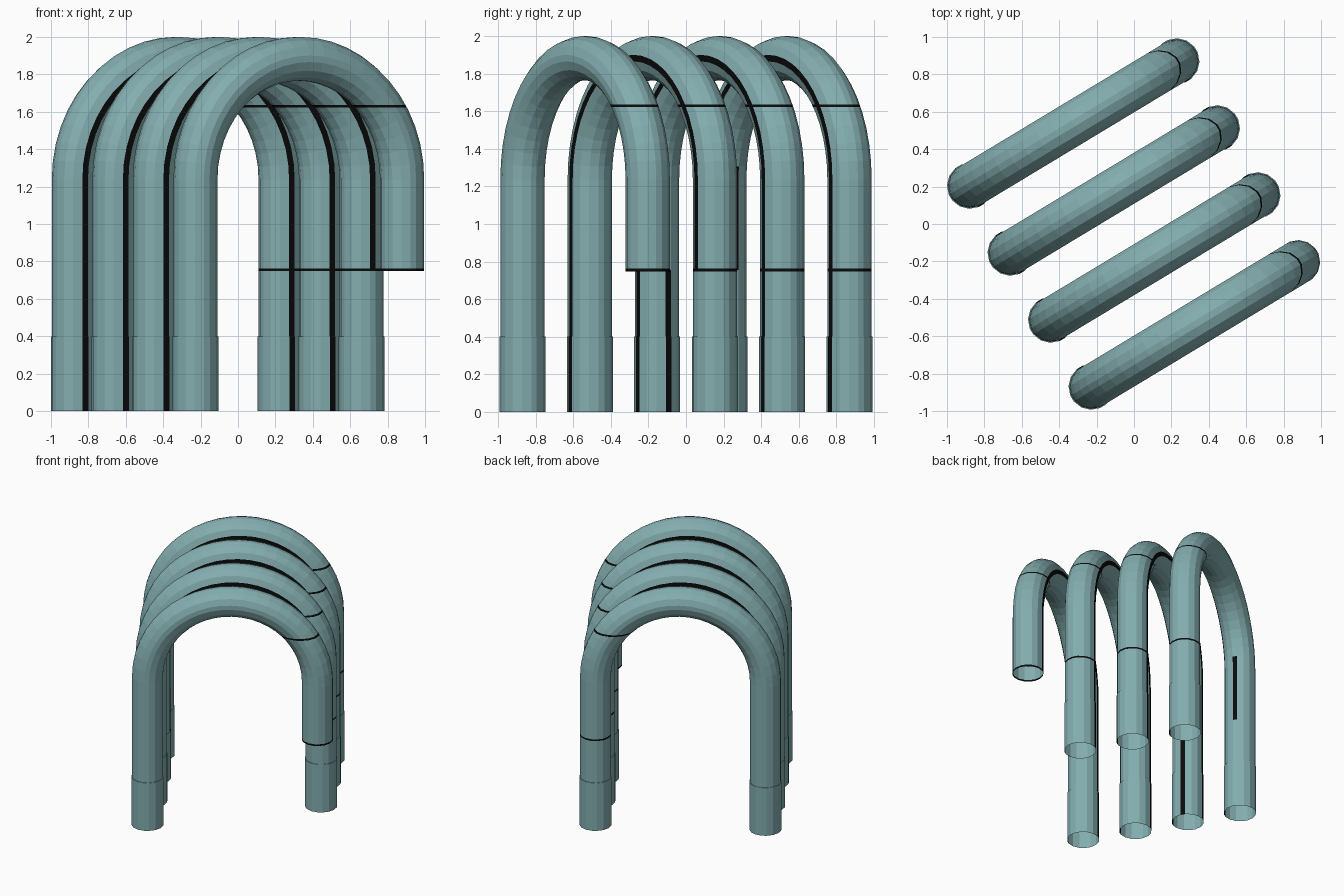
import bpy, bmesh, math
from mathutils import Vector

if "Cube" in bpy.data.objects:
    bpy.data.objects.remove(bpy.data.objects["Cube"])

HALF = 0.645            # half distance between the two legs
SPRING = 1.238          # height where the bend starts
R_TUBE, R_SLEEVE = 0.118, 0.1225
TURN = math.radians(31.1)
STEPS = 24


def material(name, rgb):
    m = bpy.data.materials.new(name)
    m.diffuse_color = (*rgb, 1)
    m.use_nodes = True
    m.node_tree.nodes["Principled BSDF"].inputs["Base Color"].default_value = m.diffuse_color
    return m


teal = material("teal steel", (0.23, 0.42, 0.43))
black = material("black seam", (0.003, 0.003, 0.003))

# 16-sided section with narrow facets facing back, inward, front and outward
SECTION = [math.radians(q * 90 + a) for q in range(4) for a in (8.5, 32.8, 57.2, 81.5)]


def path(short_right):
    """Stations along the hoop: x, z, outward angle, radius."""
    pts = [(-HALF, z, math.pi, r) for z, r in
           ((0, R_SLEEVE), (0.4, R_SLEEVE), (0.4, R_TUBE), (0.755, R_TUBE))]
    for k in range(STEPS + 1):
        a = math.pi * (1 - k / STEPS)
        pts.append((HALF * math.cos(a), SPRING + HALF * math.sin(a), a, R_TUBE))
    right = [(0.762, R_TUBE), (0.748, R_TUBE)]
    if not short_right:
        right += [(0.4, R_TUBE), (0.4, R_SLEEVE), (0, R_SLEEVE)]
    return pts + [(HALF, z, 0, r) for z, r in right]


def is_seam(i, side, x, z):
    """Dark strips on the sides that face a neighbouring hoop, plus inner strips."""
    if x > 0 and 0.748 < z < 0.762:
        return True
    if side == 3:                                   # back side
        return i < 3
    if side == 11:                                  # front side
        return i > 0 and not (i == 1 and x > 0 and z < 0.75)
    if side == 7 and x < -0.4:                      # inner side of left leg
        return (i == 2 and z < 0.75) or (i == 3 and 0.755 < z < 1.3)
    return False


def hoop(i):
    bm = bmesh.new()
    rings = []
    for x, z, a, r in path(i == 0):
        out = Vector((math.cos(a), 0, math.sin(a)))
        rings.append([bm.verts.new(Vector((x, 0, z)) + r * (math.cos(s) * out + Vector((0, math.sin(s), 0))))
                      for s in SECTION])
    n = len(SECTION)
    for p, q in zip(rings, rings[1:]):
        for j in range(n):
            f = bm.faces.new((p[j], p[(j + 1) % n], q[(j + 1) % n], q[j]))
            c = f.calc_center_median()
            f.material_index = int(is_seam(i, j, c.x, c.z))
    # thin joint ring cut level across the right-hand bend
    lo, hi = 1.623, 1.637
    for h in (lo, hi):
        bmesh.ops.bisect_plane(bm, geom=bm.verts[:] + bm.edges[:] + bm.faces[:],
                               plane_co=(0, 0, h), plane_no=(0, 0, 1))
    for f in bm.faces:
        c = f.calc_center_median()
        if c.x > 0 and lo < c.z < hi and all(lo - 1e-4 < v.co.z < hi + 1e-4 for v in f.verts):
            f.material_index = 1
    bmesh.ops.recalc_face_normals(bm, faces=bm.faces[:])
    me = bpy.data.meshes.new("hoop")
    bm.to_mesh(me)
    bm.free()
    # make sure the open tube faces outwards
    test = me.polygons[0]
    if test.normal.dot(test.center - Vector((-HALF, 0, test.center.z))) < 0:
        me.flip_normals()
    me.materials.append(teal)
    me.materials.append(black)
    ob = bpy.data.objects.new("rack_hoop_%d" % (i + 1), me)
    k = i - 1.5
    ob.location = (-0.2165 * k, 0.358 * k, 0)
    ob.rotation_euler.z = TURN
    bpy.context.collection.objects.link(ob)


# four parallel hoops, the front one with a cut-off right leg
for i in range(4):
    hoop(i)
